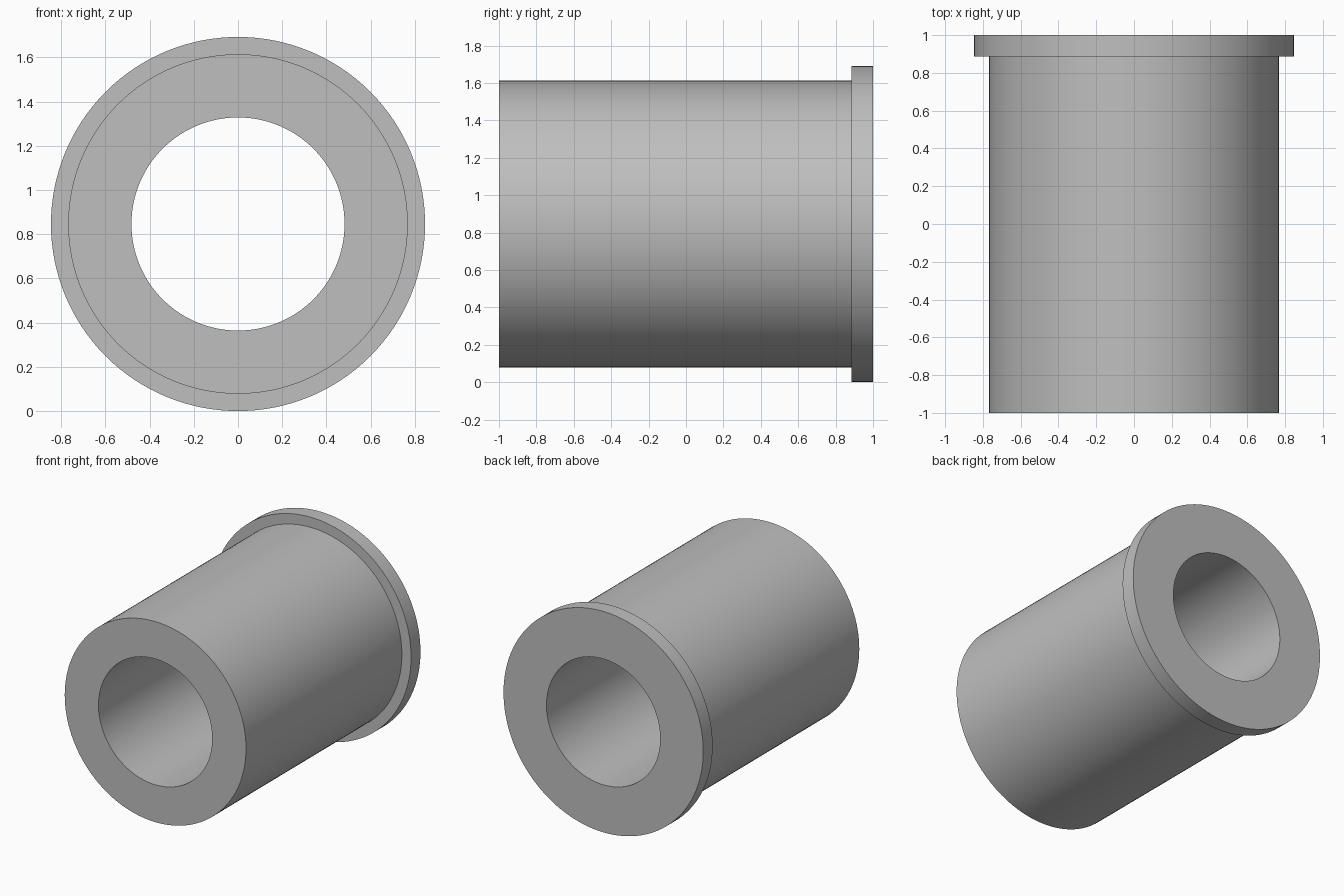
import bpy
import bmesh
import math
from mathutils import Matrix, Vector

cube = bpy.data.objects.get("Cube")
if cube:
    bpy.data.objects.remove(cube, do_unlink=True)

BORE, BODY, FLANGE = 0.482, 0.768, 0.846
FRONT, STEP, BACK = -1.0, 0.886, 1.0
SEGMENTS = 128

# Plain grey metal
grey = bpy.data.materials.new("grey metal")
grey.use_nodes = True
colour = (0.52, 0.52, 0.52, 1)
grey.diffuse_color = colour
grey.node_tree.nodes["Principled BSDF"].inputs["Base Color"].default_value = colour

# Closed wall section (radius, y), turned about the bore axis
section = [(BORE, FRONT), (BODY, FRONT), (BODY, STEP),
           (FLANGE, STEP), (FLANGE, BACK), (BORE, BACK)]
bm = bmesh.new()
verts = [bm.verts.new((r, y, 0)) for r, y in section]
edges = [bm.edges.new((v, verts[(i + 1) % len(verts)])) for i, v in enumerate(verts)]
bmesh.ops.spin(bm, geom=verts + edges, cent=(0, 0, 0), axis=(0, 1, 0),
               angle=math.tau, steps=SEGMENTS, use_merge=True)
bmesh.ops.remove_doubles(bm, verts=bm.verts[:], dist=0.0001)
bmesh.ops.recalc_face_normals(bm, faces=bm.faces[:])
bmesh.ops.transform(bm, matrix=Matrix.Translation(Vector((0, 0, FLANGE))), verts=bm.verts[:])

# Flanged sleeve
mesh = bpy.data.meshes.new("flanged_sleeve")
bm.to_mesh(mesh)
bm.free()
mesh.materials.append(grey)
sleeve = bpy.data.objects.new("flanged_sleeve", mesh)
bpy.context.collection.objects.link(sleeve)

# Smooth round walls with crisp rims
bpy.ops.object.select_all(action="DESELECT")
sleeve.select_set(True)
bpy.context.view_layer.objects.active = sleeve
bpy.ops.object.shade_smooth_by_angle(angle=math.radians(30))
